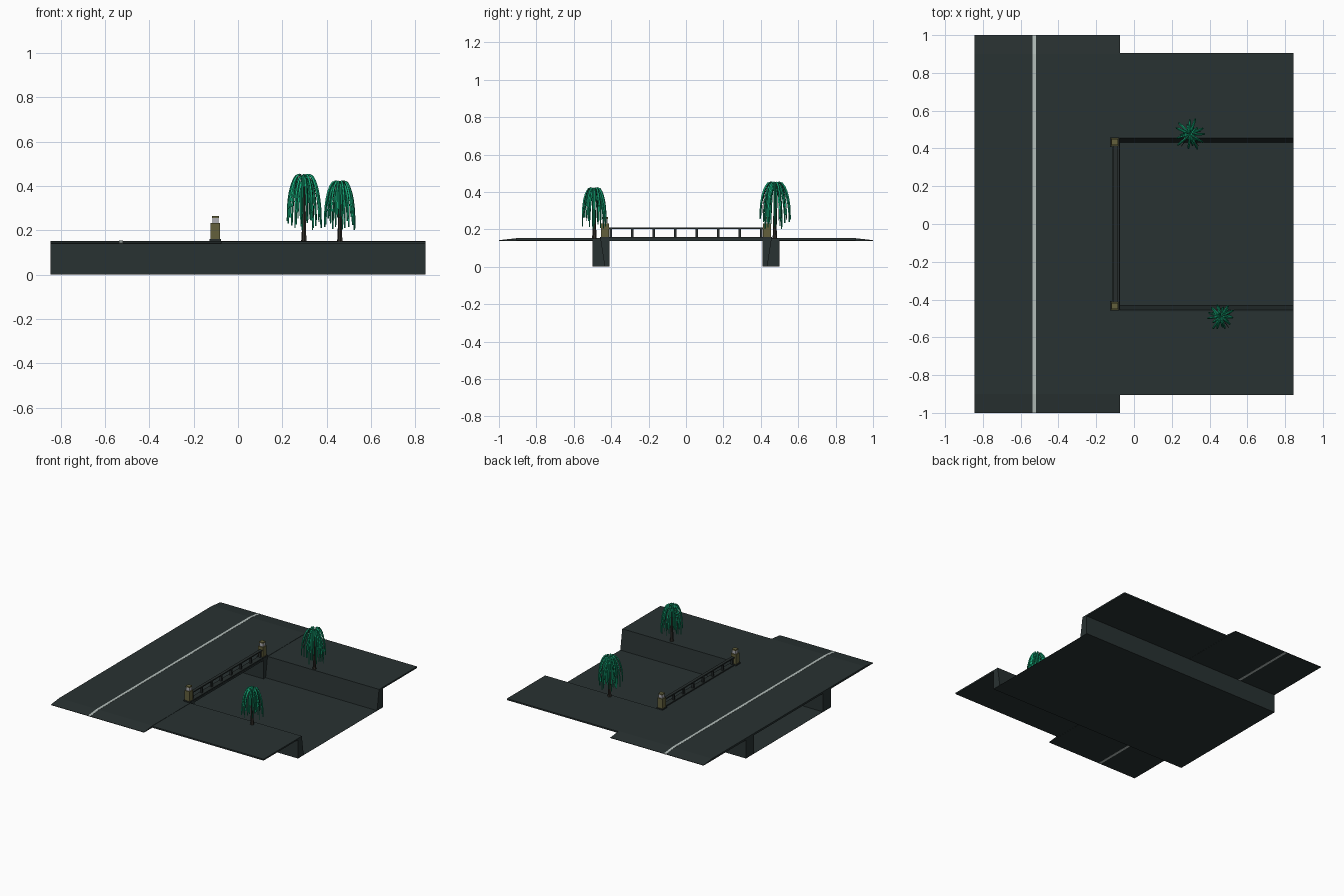
import bpy, bmesh, math, random
from mathutils import Vector

if "Cube" in bpy.data.objects:
    bpy.data.objects.remove(bpy.data.objects["Cube"])

random.seed(4)

def mat(name, c):
    m = bpy.data.materials.new(name)
    m.diffuse_color = (*c, 1)
    m.use_nodes = True
    m.node_tree.nodes["Principled BSDF"].inputs["Base Color"].default_value = m.diffuse_color
    return m

STONE = mat("dark_slate", (0.0215, 0.0315, 0.0315))
LINE = mat("pale_grey_line", (0.45, 0.51, 0.49))
IRON = mat("dark_iron", (0.020, 0.027, 0.026))
OLIVE = mat("olive_stone", (0.125, 0.117, 0.046))
GLASS = mat("lantern_grey", (0.42, 0.42, 0.45))
LEAF = mat("willow_green", (0.008, 0.42, 0.20))
BARK = mat("dark_bark", (0.030, 0.026, 0.021))

def make(name, bm, m):
    bmesh.ops.recalc_face_normals(bm, faces=bm.faces)
    me = bpy.data.meshes.new(name)
    bm.to_mesh(me)
    bm.free()
    me.materials.append(m)
    ob = bpy.data.objects.new(name, me)
    bpy.context.collection.objects.link(ob)
    return ob

def prism(name, profile, x0, x1, m):
    """Extrude a (y, z) outline along x."""
    bm = bmesh.new()
    f = bm.faces.new([bm.verts.new((x0, y, z)) for y, z in profile])
    r = bmesh.ops.extrude_face_region(bm, geom=[f])
    vs = [v for v in r["geom"] if isinstance(v, bmesh.types.BMVert)]
    bmesh.ops.translate(bm, verts=vs, vec=(x1 - x0, 0, 0))
    return make(name, bm, m)

def box(name, x, y, z, m):
    return prism(name, [(y[0], z[0]), (y[1], z[0]), (y[1], z[1]), (y[0], z[1])], x[0], x[1], m)

def tube(bm, pts, radii, sides):
    """Tapered tube through a list of points."""
    rings = []
    for i, p in enumerate(pts):
        d = (pts[min(i + 1, len(pts) - 1)] - pts[max(i - 1, 0)]).normalized()
        q = d.to_track_quat('Z', 'Y')
        rings.append([bm.verts.new(p + q @ Vector((radii[i] * math.cos(a), radii[i] * math.sin(a), 0)))
                      for a in (2 * math.pi * k / sides for k in range(sides))])
    for a, b in zip(rings, rings[1:]):
        for k in range(sides):
            bm.faces.new((a[k], a[(k + 1) % sides], b[(k + 1) % sides], b[k]))
    bm.faces.new(rings[0])
    bm.faces.new(rings[-1][::-1])

X0, X1, EDGE = -0.845, 0.845, -0.075   # model ends and bridge edge
TOP, UNDER = 0.152, 0.139

# canal bed
box("canal_bed", (X0, X1), (-0.49, 0.49), (0, 0.001), STONE)

# road deck with ramped ends, and its line, which wraps the deck ends
deck = [(-1, UNDER - 0.001), (1, UNDER - 0.001), (1, 0.141), (0.9, TOP), (-0.9, TOP), (-1, 0.141)]
prism("road_deck", deck, X0, EDGE, STONE)
up = 0.0012
prism("road_line", [(-1, 0.1372), (1, 0.1372), (1, 0.141 + up), (0.9, TOP + up),
                    (-0.9, TOP + up), (-1, 0.141 + up)], -0.537, -0.518, LINE)

for s, side in ((-1, "front"), (1, "back")):
    # banks, sloping canal walls and bridge abutments
    box(side + "_bank", (EDGE, X1), sorted((s * 0.455, s * 0.905)), (UNDER, TOP - 0.002), STONE)
    prism(side + "_canal_wall", [(s * 0.432, 0), (s * 0.5, 0), (s * 0.5, UNDER + 0.005),
                                 (s * 0.457, TOP - 0.001), (s * 0.455, TOP - 0.001)], EDGE, X1, STONE)
    box(side + "_abutment", (X0, EDGE), sorted((s * 0.408, s * 0.5)), (0, UNDER), STONE)

    # lantern pillar: plinth, shaft, glass, cap
    def block(part, h, z, m):
        box(f"{side}_{part}", (-0.102 - h, -0.102 + h), (s * 0.433 - h, s * 0.433 + h), z, m)
    block("pillar_plinth", 0.026, (0.140, 0.160), IRON)
    block("pillar_shaft", 0.021, (0.160, 0.232), OLIVE)
    block("lantern_glass", 0.014, (0.232, 0.256), GLASS)
    block("lantern_cap", 0.016, (0.256, 0.265), OLIVE)

# railing between the pillars
box("bottom_rail", (-0.115, -0.077), (-0.412, 0.412), (0.150, 0.160), IRON)
box("top_rail", (-0.110, -0.088), (-0.412, 0.412), (0.203, 0.211), IRON)
for i in range(8):
    y = (i - 3.5) * 0.115
    box(f"railing_post_{i + 1}", (-0.107, -0.091), (y - 0.007, y + 0.007), (0.158, 0.205), IRON)

def frond(bm, c, ang, reach, peak, end, r, sides=4):
    """Strand that leaves the crown, arches over and hangs down."""
    pts, radii = [], []
    start = peak - 0.035
    n = 9
    for i in range(n + 1):
        t = i / n
        rad = reach * math.sin(t * math.pi / 2) ** 1.1
        if t < 0.25:
            z = start + (peak - start) * math.sin(t / 0.25 * math.pi / 2)
        else:
            z = peak - (peak - end) * ((t - 0.25) / 0.75) ** 1.6
        pts.append(Vector((c[0] + rad * math.cos(ang), c[1] + rad * math.sin(ang), z)))
        radii.append(r * (0.5 + 0.5 * math.sin(math.pi * t)))
    tube(bm, pts, radii, sides)

def willow(name, x, y, height, spread):
    # trunk
    bm = bmesh.new()
    zs = (0.148, 0.17, 0.26, height - 0.04)
    tube(bm, [Vector((x, y, z)) for z in zs], (0.014, 0.011, 0.009, 0.005), 7)
    # bare arching branches
    for i in range(5):
        frond(bm, (x, y), i * 1.256 + 0.3, spread * random.uniform(0.6, 0.98), height - 0.004,
              random.uniform(0.24, 0.30), 0.0018)
    make(name + "_trunk", bm, BARK)
    # hanging leaves, in three shells
    bm = bmesh.new()
    for count, reach, drop in ((11, 0.98, 0.0), (10, 0.70, 0.012), (7, 0.42, 0.03)):
        for i in range(count):
            a = (i + random.uniform(-0.3, 0.3)) * 2 * math.pi / count
            frond(bm, (x, y), a, spread * reach * random.uniform(0.85, 1.07), height - 0.006 - drop,
                  random.uniform(0.198, 0.265), 0.0062)
    make(name + "_leaves", bm, LEAF)

willow("back_willow", 0.298, 0.475, 0.457, 0.086)
willow("front_willow", 0.460, -0.490, 0.427, 0.076)
